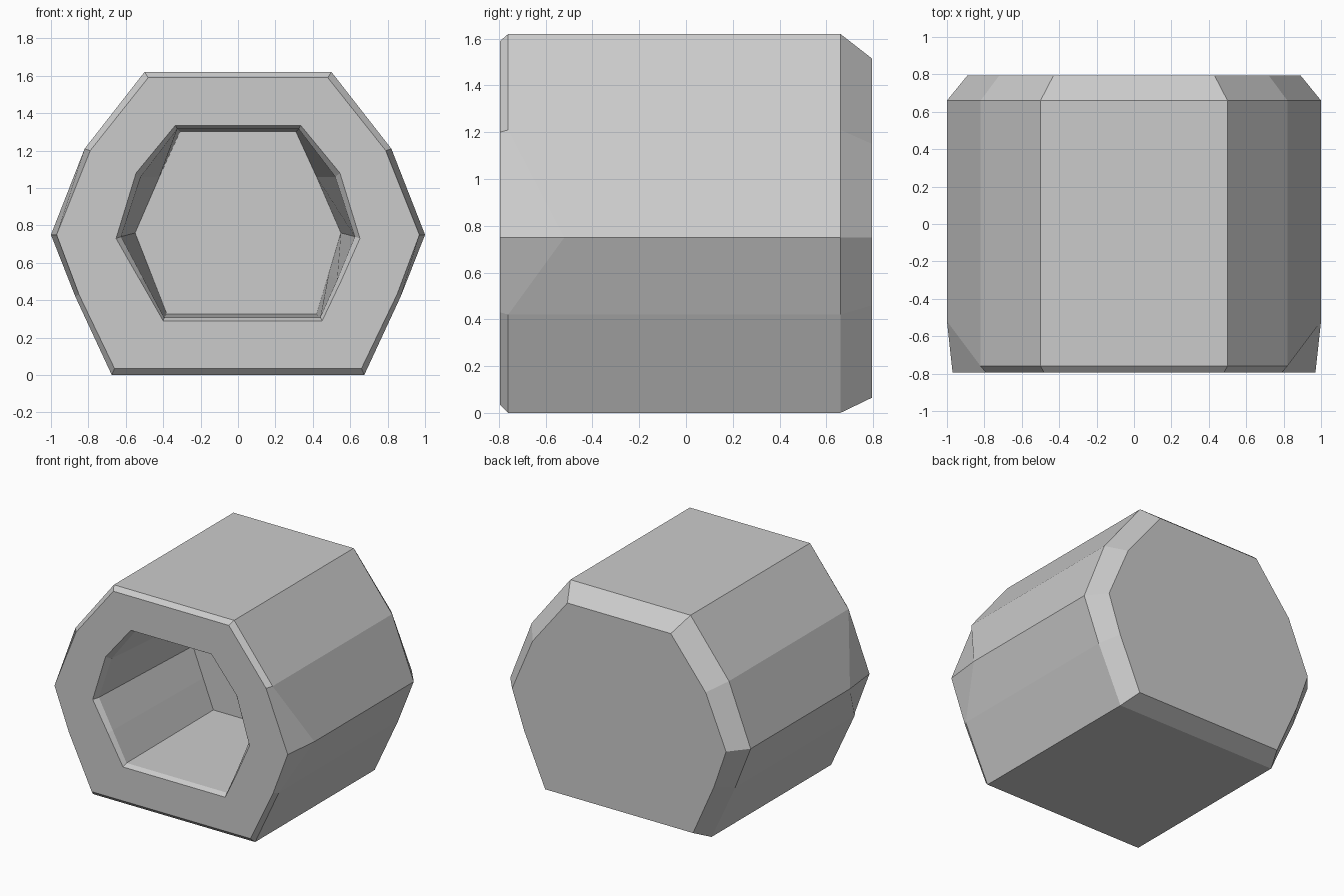
import bpy, bmesh

if "Cube" in bpy.data.objects:
    bpy.data.objects.remove(bpy.data.objects["Cube"])


def mirrored(half):
    """Right-hand profile from bottom to top, mirrored into a closed ring."""
    return half + [(-x, z) for x, z in reversed(half)]


body = mirrored([(0.675, 0), (0.87, 0.42), (1.0, 0.75), (0.82, 1.21), (0.5, 1.62)])
back = mirrored([(0.615, 0.065), (0.79, 0.46), (0.89, 0.75), (0.72, 1.15), (0.43, 1.515)])
front = mirrored([(0.66, 0.035), (0.85, 0.43), (0.97, 0.75), (0.79, 1.2), (0.48, 1.59)])
lip_out = mirrored([(0.45, 0.29), (0.55, 0.5), (0.652, 0.73), (0.545, 1.08), (0.335, 1.335)])
lip_in = mirrored([(0.44, 0.308), (0.53, 0.51), (0.625, 0.74), (0.52, 1.06), (0.325, 1.315)])
floor = mirrored([(0.42, 0.325), (0.485, 0.54), (0.55, 0.76), (0.42, 1.06), (0.31, 1.3)])

# Bottom-left corner of the opening sits slightly inward
lip_out[-1], lip_in[-1], floor[-1] = (-0.40, 0.29), (-0.395, 0.308), (-0.38, 0.325)
for ring in (lip_out, lip_in, floor):
    (x0, z0), (x1, z1) = ring[-1], ring[-3]
    ring[-2] = ((x0 + x1) / 2, (z0 + z1) / 2)

# Rings from the back cap, over the outside, into the cavity
rings = [(back, 0.795), (body, 0.66), (body, -0.76), (front, -0.795),
         (lip_out, -0.795), (lip_in, -0.76), (floor, 0.25)]

bm = bmesh.new()
loops = []
for i, (ring, y) in enumerate(rings):
    loop = []
    for x, z in ring:
        # Front chamfer runs further back at the widest side corners
        yy = -0.52 if i == 2 and abs(x) > 0.95 else y
        loop.append(bm.verts.new((x, yy, z)))
    loops.append(loop)

n = len(body)
for a, b in zip(loops, loops[1:]):
    for k in range(n):
        j = (k + 1) % n
        bm.faces.new((a[k], a[j], b[j], b[k]))
bm.faces.new(loops[0])    # back cap
bm.faces.new(loops[-1])   # cavity floor
bmesh.ops.recalc_face_normals(bm, faces=bm.faces)

mesh = bpy.data.meshes.new("hollow_block")
bm.to_mesh(mesh)
bm.free()
obj = bpy.data.objects.new("hollow_block", mesh)
bpy.context.collection.objects.link(obj)
